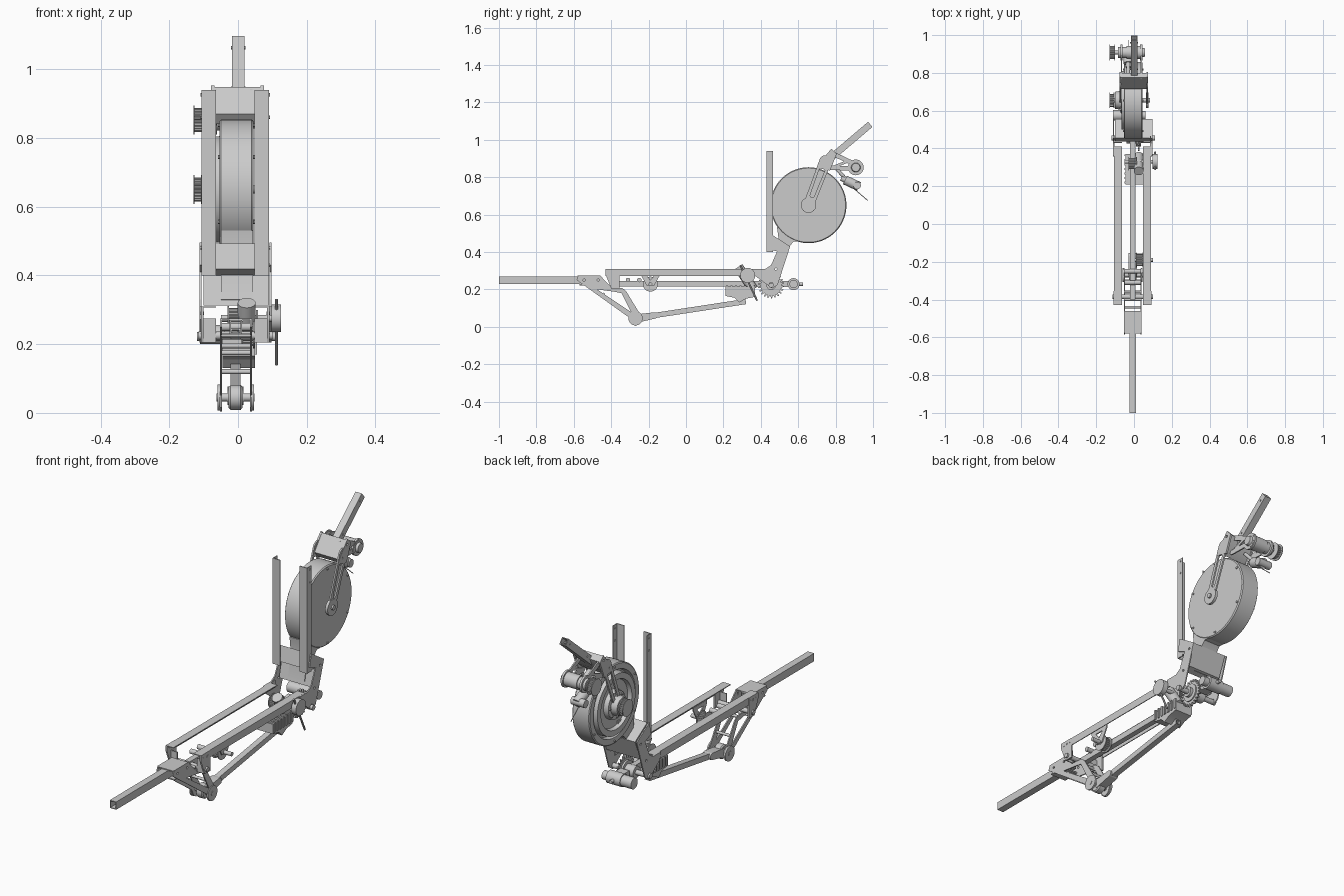
import bpy, bmesh, math
from mathutils import Vector, Matrix

if "Cube" in bpy.data.objects:
    bpy.data.objects.remove(bpy.data.objects["Cube"])

def finish(name, bm):
    bmesh.ops.recalc_face_normals(bm, faces=bm.faces)
    me = bpy.data.meshes.new(name)
    bm.to_mesh(me); bm.free()
    ob = bpy.data.objects.new(name, me)
    bpy.context.collection.objects.link(ob)
    return ob

def box(name, x0, x1, y0, y1, z0, z1):
    bm = bmesh.new()
    c = Vector((x0+x1, y0+y1, z0+z1))/2
    bmesh.ops.create_cube(bm, size=1, matrix=Matrix.Translation(c) @ Matrix.Diagonal((x1-x0, y1-y0, z1-z0, 1)))
    return finish(name, bm)

def circle(y, z, r, n=16):
    return [(y+r*math.cos(2*math.pi*i/n), z+r*math.sin(2*math.pi*i/n)) for i in range(n)]

def plate(name, x0, x1, outer, holes=()):
    # outline in the side (y, z) plane, with holes, extruded across x
    cu = bpy.data.curves.new(name, 'CURVE')
    cu.dimensions = '2D'; cu.fill_mode = 'BOTH'; cu.extrude = (x1-x0)/2
    for loop in [outer, *holes]:
        s = cu.splines.new('POLY'); s.points.add(len(loop)-1); s.use_cyclic_u = True
        for p, (y, z) in zip(s.points, loop):
            p.co = (y, z, 0, 1)
    tmp = bpy.data.objects.new(name, cu)
    me = bpy.data.meshes.new_from_object(tmp)
    me.transform(Matrix(((0, 0, 1, (x0+x1)/2), (1, 0, 0, 0), (0, 1, 0, 0), (0, 0, 0, 1))))
    bpy.data.objects.remove(tmp)
    ob = bpy.data.objects.new(name, me)
    bpy.context.collection.objects.link(ob)
    return ob

def capsule(p, q, r0, r1, n=10):
    # tapered rounded link outline from p to q
    a = math.atan2(q[1]-p[1], q[0]-p[0])
    arc = lambda c, r, s: [(c[0]+r*math.cos(s+math.pi*i/n), c[1]+r*math.sin(s+math.pi*i/n)) for i in range(n+1)]
    return arc(p, r0, a+math.pi/2) + arc(q, r1, a-math.pi/2)

def rod(name, p, q, r, n=24):
    bm = bmesh.new()
    p, q = Vector(p), Vector(q)
    rot = (q-p).to_track_quat('Z', 'Y').to_matrix().to_4x4()
    bmesh.ops.create_cone(bm, cap_ends=True, segments=n, radius1=r, radius2=r, depth=(q-p).length,
                          matrix=Matrix.Translation((p+q)/2) @ rot)
    return finish(name, bm)

def axle(name, x0, x1, y, z, r, n=24):
    return rod(name, (x0, y, z), (x1, y, z), r, n)

def lathe(name, y, z, prof, n=64):
    # profile of (x, radius) spun around an x-parallel axis
    bm = bmesh.new()
    rings = [[bm.verts.new((x, a, b)) for a, b in circle(y, z, r, n)] for x, r in prof]
    for A, B in zip(rings, rings[1:]):
        for i in range(n):
            j = (i+1) % n
            bm.faces.new((A[i], A[j], B[j], B[i]))
    bm.faces.new(rings[0]); bm.faces.new(rings[-1])
    return finish(name, bm)

def tube(name, xc, p, q, w, h, t=0.004):
    # hollow rectangular beam in the side plane
    bm = bmesh.new()
    d = Vector((0, q[0]-p[0], q[1]-p[1])).normalized()
    v = Vector((0, -d.z, d.y))
    def loop(c, a, b):
        return [bm.verts.new(Vector((xc+sx*a/2, *c)) + v*sz*b/2) for sx, sz in ((-1, -1), (1, -1), (1, 1), (-1, 1))]
    L = [loop(p, w, h), loop(q, w, h), loop(q, w-2*t, h-2*t), loop(p, w-2*t, h-2*t)]
    for k in range(4):
        A, B = L[k], L[(k+1) % 4]
        for i in range(4):
            j = (i+1) % 4
            bm.faces.new((A[i], A[j], B[j], B[i]))
    return finish(name, bm)

def toothed(name, x0, x1, y, z, r, depth, teeth, hole):
    pts = []
    for i in range(teeth):
        for f, rr in ((0, r-depth), (.3, r-depth), (.5, r), (.75, r)):
            a = 2*math.pi*(i+f)/teeth
            pts.append((y+rr*math.cos(a), z+rr*math.sin(a)))
    return plate(name, x0, x1, pts, [circle(y, z, hole)])

def pulley(name, x0, x1, y, z, r):
    toothed(name+"_teeth", x0, x1, y, z, r*.82, r*.1, 20, r*.2)
    for k, x in enumerate((x0, x1-.004)):
        axle(f"{name}_flange_{k}", x, x+.004, y, z, r, 32)

def bolts(name, x0, x1, pts, r=.005):
    for k, (y, z) in enumerate(pts):
        axle(f"{name}_{k}", x0, x1, y, z, r, 6)

# front beam and its socket
XC = -.007
tube("front_beam", XC, (-1, .25), (-.46, .25), .036, .04)
box("front_socket_top", -.05, .038, -.58, -.46, .27, .275)
box("front_socket_bottom", -.05, .038, -.57, -.48, .222, .228)
frame = [(-.585, .25), (-.575, .275), (-.46, .275), (-.40, .212), (-.34, .207), (-.32, .19),
         (-.235, .05), (-.25, .015), (-.27, .004), (-.29, .015), (-.305, .05)]
for k, x in enumerate((-.053, .035)):
    plate(f"front_frame_{k}", x, x+.006, frame,
          [[(-.475, .2), (-.38, .187), (-.345, .18), (-.293, .078)], circle(-.545, .25, .006), circle(-.47, .25, .006)])
for k, (y, z) in enumerate(((-.4, .225), (-.36, .195), (-.30, .12), (-.44, .175))):
    axle(f"frame_spacer_{k}", -.053, .041, y, z, .007)

# foot roller and lower link
lathe("foot_roller", -.27, .045, [(-.027, .03), (-.022, .036), (.008, .036), (.013, .03)], 32)
axle("foot_axle", -.062, .048, -.27, .045, .012)
for k, x in enumerate((-.06, .038)):
    axle(f"foot_washer_{k}", x, x+.008, -.27, .045, .038, 32)
tube("lower_link", XC, (-.25, .048), (.32, .135), .03, .028)
plate("lower_link_end", -.03, .016, capsule((-.26, .045), (-.17, .06), .022, .017))

# long angle rails, upright posts and rail end brackets
for s, xi, xo in (("left", -.064, -.106), ("right", .048, .09)):
    e = .004 if xo < 0 else -.004
    a, b = sorted((xi, xo)); c, d = sorted((xo, xo+e))
    box(f"rail_top_{s}", a, b, -.43, .41, .306, .31)
    box(f"rail_side_{s}", c, d, -.43, .45, .272, .31)
    box(f"post_face_{s}", a, b, .43, .434, .40, .94)
    box(f"post_side_{s}", c, d, .43, .466, .40, .94)
    bolts(f"post_bolt_{s}", c-.003, d+.003, [(.452, z) for z in (.43, .48, .86, .925)])
    bolts(f"rail_bolt_{s}", c-.003, d+.003, [(y, .29) for y in (-.41, -.37, .36, .4)])
    plate(f"rail_end_{s}", c-.002, d+.002, [(-.43, .28), (-.40, .205), (-.355, .205), (-.355, .31), (-.43, .31)],
          [circle(-.385, .29, .006)])
    box(f"rail_end_front_{s}", a, b, -.40, -.395, .205, .275)
    # big rear bracket
    g, h = (-.112, -.106) if xo < 0 else (.091, .097)
    plate(f"rear_bracket_{s}", g, h, [(.36, .31), (.425, .31), (.455, .33), (.49, .41), (.44, .43), (.455, .495), (.557, .43),
          (.505, .27), (.49, .225), (.46, .205), (.37, .272)],
          [circle(.455, .225, .012), circle(.48, .31, .006), circle(.525, .41, .006)])
axle("front_cross_axle", -.115, .1, -.385, .225, .012)
tube("centre_rail", XC, (-.40, .23), (.45, .23), .028, .03)
axle("rear_cross_axle", -.12, .11, .455, .222, .013)

# idler hanging below the right rail
plate("idler_hanger", .052, .058, [(-.245, .3), (-.135, .3), (-.135, .285), (-.17, .22), (-.21, .22), (-.245, .285)],
      [[(-.215, .28), (-.165, .28), (-.19, .25)]])
pulley("idler", .01, .048, -.19, .228, .04)
axle("idler_axle", .0, .1, -.19, .228, .01)
for k, y in enumerate((-.25, -.31)):
    axle(f"centre_roller_{k}", -.05, .036, y, .25, .012)

# rear drive: gearbox, sprocket, pulley, lever and motor
plate("gearbox", -.045, .05, [(.21, .215), (.37, .215), (.37, .16), (.32, .15), (.285, .13), (.26, .155), (.21, .165)])
for k in range(7):
    y = .215+k*.024
    box(f"gearbox_rib_{k}", -.05, .055, y, y+.01, .17, .222)
rod("tilted_damper", (.025, .28, .32), (.025, .36, .2), .026)
pulley("guide_pulley_inner", -.03, .015, .32, .275, .036)
axle("guide_axle", -.05, .11, .33, .275, .01)
axle("side_knob", .098, .125, .33, .275, .04, 32)
rod("side_lever", (.112, .29, .33), (.112, .38, .14), .005, 8)
toothed("sprocket", .02, .03, .455, .222, .07, .014, 22, .03)
lathe("sprocket_hub", .455, .222, [(-.04, .03), (.01, .03), (.01, .045), (.036, .045), (.036, .025), (.05, .025)], 32)
lathe("rear_motor", .575, .228, [(-.11, .012), (-.11, .028), (-.05, .028), (-.05, .032), (.03, .032), (.03, .022), (.06, .022)], 32)
rod("rear_motor_shaft", (-.01, .49, .228), (-.01, .625, .228), .009)
box("rear_motor_mount", -.03, .02, .5, .56, .212, .244)

# rear box and neck that carry the wheel
plate("rear_box", -.1, .09, [(.437, .418), (.455, .493), (.555, .43), (.512, .325), (.475, .312), (.495, .40)])
neck = [(.487, .53), (.495, .47), (.49, .40), (.475, .33), (.50, .32), (.553, .43), (.575, .455), (.62, .455), (.62, .55)]
plate("wheel_neck", -.05, .043, neck)

# large wheel with recessed left side
WY, WZ = .655, .65
lathe("wheel", WY, WZ, [(.045, .198), (.04, .203), (-.05, .203), (-.054, .198), (-.054, .17), (-.03, .165), (-.03, .157),
      (-.065, .154), (-.065, .125), (-.045, .12), (-.045, .075), (-.068, .07), (-.068, .05), (-.1, .045), (-.1, .02)], 72)
bolts("wheel_screw", -.058, .05, [(WY+.188*math.cos(a), WZ+.188*math.sin(a)) for a in [math.radians(30+60*i) for i in range(6)]], .006)
for i in range(8):
    a = i*math.pi/4
    axle(f"hub_screw_{i}", -.074, -.04, WY+.06*math.cos(a), WZ+.06*math.sin(a), .006, 8)
pulley("wheel_pulley", -.13, -.104, WY, WZ, .042)
axle("wheel_axle", -.13, .085, WY, WZ, .012)

# slotted swing arms
D = Vector((.09, .235)); P = Vector((WY, WZ))
for s, x in (("left", -.077), ("right", .066)):
    plate(f"swing_arm_{s}", x, x+.008, capsule(P, P+D, .028, .032),
          [capsule(P+D*.22, P+D*.8, .011, .015)])
    axle(f"arm_boss_{s}", x-.003, x+.011, WY, WZ, .041, 32)
    plate(f"clevis_plate_{s}", x-.001, x+.009, [(.70, .85), (.725, .89), (.778, .953), (.806, .925), (.77, .835)],
          [circle(.775, .925, .006), circle(.735, .87, .006)])
box_top = [(.715, .87), (.775, .948), (.800, .925), (.775, .87), (.74, .84)]
plate("clevis_block", -.068, .067, box_top)
tube("upper_beam", .001, (.765, .895), (.985, 1.082), .036, .036)
bolts("upper_beam_bolt", -.02, .022, [(.82, .945), (.96, 1.062)])

# upper motor on strut triangle
MY, MZ = .908, .852
for k, x in enumerate((-.07, .035)):
    plate(f"motor_strut_upper_{k}", x, x+.007, capsule((.775, .93), (MY, MZ+.015), .012, .012))
    plate(f"motor_strut_lower_{k}", x, x+.007, capsule((.775, .85), (MY, MZ-.005), .012, .012))
    plate(f"motor_strut_cross_{k}", x, x+.007, capsule((.79, .855), (.865, .885), .007, .007))
    axle(f"motor_ring_{k}", x-.002, x+.009, MY, MZ, .042, 32)
lathe("upper_motor", MY, MZ, [(-.12, .01), (-.085, .01), (-.085, .03), (-.04, .03), (-.04, .035), (.045, .035), (.045, .025), (.058, .022)], 32)
pulley("upper_motor_pulley", -.13, -.1, MY, MZ, .042)

# small tilted actuator with thin whip
rod("actuator_body", (-.03, .85, .785), (-.03, .925, .75), .025)
rod("actuator_nose", (-.03, .83, .795), (-.03, .86, .78), .015)
rod("actuator_cross_body", (-.075, .915, .755), (.0, .915, .755), .02)
rod("actuator_mount", (-.03, .79, .86), (-.03, .86, .785), .009)
rod("whip", (-.03, .89, .745), (-.03, .972, .675), .002, 6)

# smooth round parts, keep crisp edges
bpy.ops.object.select_all(action='SELECT')
bpy.context.view_layer.objects.active = bpy.data.objects["wheel"]
bpy.ops.object.shade_smooth_by_angle(angle=math.radians(30))
